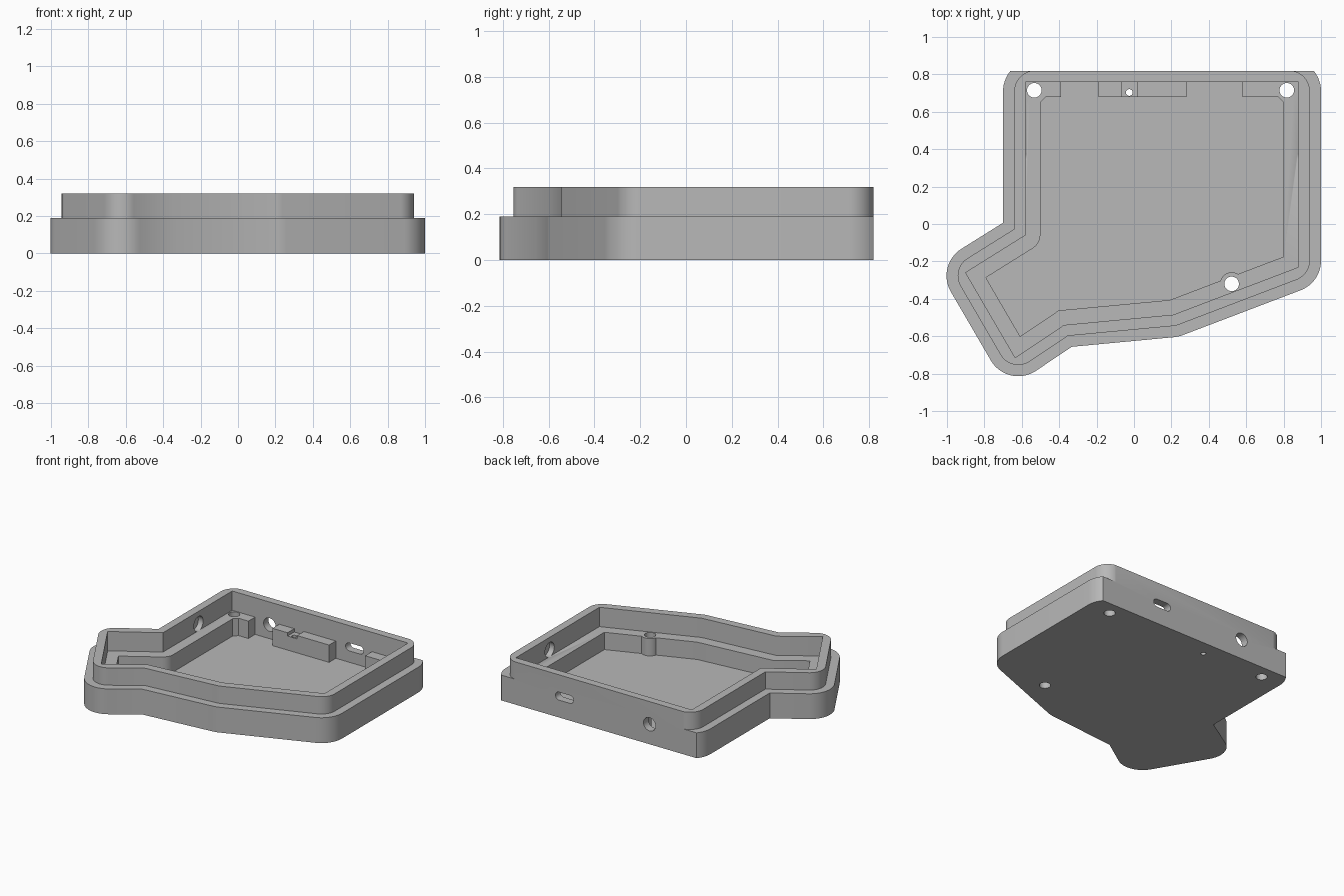
import bpy, bmesh
from math import atan2, cos, sin, pi, tau
from mathutils import Vector

old = bpy.data.objects.get("Cube")
if old:
    bpy.data.objects.remove(old)

grey = bpy.data.materials.new("matte grey")
grey.use_nodes = True
grey.diffuse_color = (0.48, 0.48, 0.48, 1)
grey.node_tree.nodes["Principled BSDF"].inputs["Base Color"].default_value = (0.48, 0.48, 0.48, 1)


def offset(points, dist, rounded=False):
    """Grow a clockwise outline; outer corners are mitred or rounded."""
    out, count = [], len(points)
    for i in range(count):
        before, here, after = (Vector(points[(i + k) % count]) for k in (-1, 0, 1))
        d1, d2 = (here - before).normalized(), (after - here).normalized()
        n1, n2 = Vector((-d1.y, d1.x)), Vector((-d2.y, d2.x))
        turn = atan2(d1.x * d2.y - d1.y * d2.x, d1.dot(d2))
        if rounded and turn < 0:
            start = atan2(n1.y, n1.x)
            steps = max(2, int(-turn / 0.1))
            for k in range(steps + 1):
                a = start + turn * k / steps
                out.append(here + dist * Vector((cos(a), sin(a))))
        else:
            out.append(here + (n1 + n2) * dist / (1 + n1.dot(n2)))
    return out


def prism(name, outline, low, high, axis="Z"):
    """Extrude a flat outline along an axis."""
    place = {"Z": lambda u, v: (u, v, low),
             "Y": lambda u, v: (u, low, v),
             "X": lambda u, v: (low, u, v)}[axis]
    move = {"Z": (0, 0, 1), "Y": (0, 1, 0), "X": (1, 0, 0)}[axis]
    bm = bmesh.new()
    face = bm.faces.new([bm.verts.new(place(*p)) for p in outline])
    ext = bmesh.ops.extrude_face_region(bm, geom=[face])
    bmesh.ops.translate(bm, vec=Vector(move) * (high - low),
                        verts=[g for g in ext["geom"] if isinstance(g, bmesh.types.BMVert)])
    bmesh.ops.recalc_face_normals(bm, faces=bm.faces)
    mesh = bpy.data.meshes.new(name)
    bm.to_mesh(mesh)
    bm.free()
    mesh.materials.append(grey)
    obj = bpy.data.objects.new(name, mesh)
    bpy.context.collection.objects.link(obj)
    return obj


def capsule(u, v, r, half=0.0, n=32):
    """Circle, or a slot when half is above zero."""
    pts = []
    for k in range(n):
        a = tau * (k + 0.5) / n
        pts.append((u + r * cos(a) + (half if cos(a) > 0 else -half), v + r * sin(a)))
    return pts


def box(x0, x1, y0, y1):
    return [(x0, y0), (x0, y1), (x1, y1), (x1, y0)]


def combine(body, tool, operation):
    mod = body.modifiers.new(tool.name, "BOOLEAN")
    mod.operation, mod.solver, mod.object = operation, "EXACT", tool
    bpy.context.view_layer.objects.active = body
    bpy.ops.object.modifier_apply(modifier=mod.name)
    bpy.data.objects.remove(tool)


FLOOR, LEDGE, STEP, RIM = 0.045, 0.175, 0.19, 0.32
BACK = 0.818

# Outline of the inner wall; the other outlines are offsets of it
wall = [(-0.58, 0.76), (0.88, 0.76), (0.88, -0.23), (0.21, -0.485),
        (-0.375, -0.54), (-0.635, -0.715), (-0.9, -0.26), (-0.58, -0.06)]
core = offset(wall, -0.05)
ledge = offset(wall, -0.08)

# Outer shell: wide base with a narrower raised lip, flat at the back
case = prism("case_tray", offset(core, 0.17, True), 0, STEP)
combine(case, prism("lip", offset(core, 0.11, True), 0.02, RIM), "UNION")
combine(case, prism("back_trim", box(-2, 2, BACK, 2), -1, 1), "DIFFERENCE")

# Upper cavity down to the ledge
combine(case, prism("upper_cavity", wall, LEDGE, 0.5), "DIFFERENCE")

# Lower pocket, going round the support blocks on the back wall
y0, y1 = ledge[0].y, 0.76
bend = ledge[7]
into = (ledge[6] - bend).normalized() * 0.05
up = Vector((0, 0.05))
curve = [bend + into * (1 - t) ** 2 + up * t ** 2 for t in (0, 0.25, 0.5, 0.75, 1)]
pocket = [(-0.39, y0), (-0.39, y1), (-0.19, y1), (-0.19, y0), (0.28, y0), (0.28, y1),
          (0.58, y1), (0.58, y0), (0.77, y0), (0.8, y0 - 0.03)]
pocket += list(ledge[2:7]) + curve + [(-0.5, y0 - 0.03), (-0.47, y0)]
combine(case, prism("lower_pocket", pocket, FLOOR, 0.25), "DIFFERENCE")

# Round screw boss beside the front ledge
combine(case, prism("screw_boss", capsule(0.522, -0.32, 0.062), 0.02, LEDGE), "UNION")

# Screw holes through the floor, and the small reset hole in its notch
for x, y in ((-0.533, 0.715), (0.817, 0.715), (0.522, -0.32)):
    combine(case, prism("screw_hole", capsule(x, y, 0.039), -0.1, 0.5), "DIFFERENCE")
combine(case, prism("reset_notch", box(-0.065, 0.015, 0.6, y1), 0.15, 0.25), "DIFFERENCE")
combine(case, prism("reset_hole", capsule(-0.025, 0.703, 0.018, n=20), -0.1, 0.5), "DIFFERENCE")

# Round socket and oblong slot through the back wall
combine(case, prism("socket_hole", capsule(-0.27, 0.15, 0.05), 0.72, 0.9, "Y"), "DIFFERENCE")
combine(case, prism("port_slot", capsule(0.436, 0.16, 0.03, 0.045), 0.72, 0.9, "Y"), "DIFFERENCE")

# Blind round recesses in both side walls
for low, high in ((-0.62, -0.573), (0.873, 0.92)):
    combine(case, prism("side_recess", capsule(0.36, 0.227, 0.055), low, high, "X"), "DIFFERENCE")

bpy.ops.object.select_all(action="DESELECT")
case.select_set(True)
bpy.context.view_layer.objects.active = case
bpy.ops.object.shade_smooth_by_angle(angle=pi / 6)
